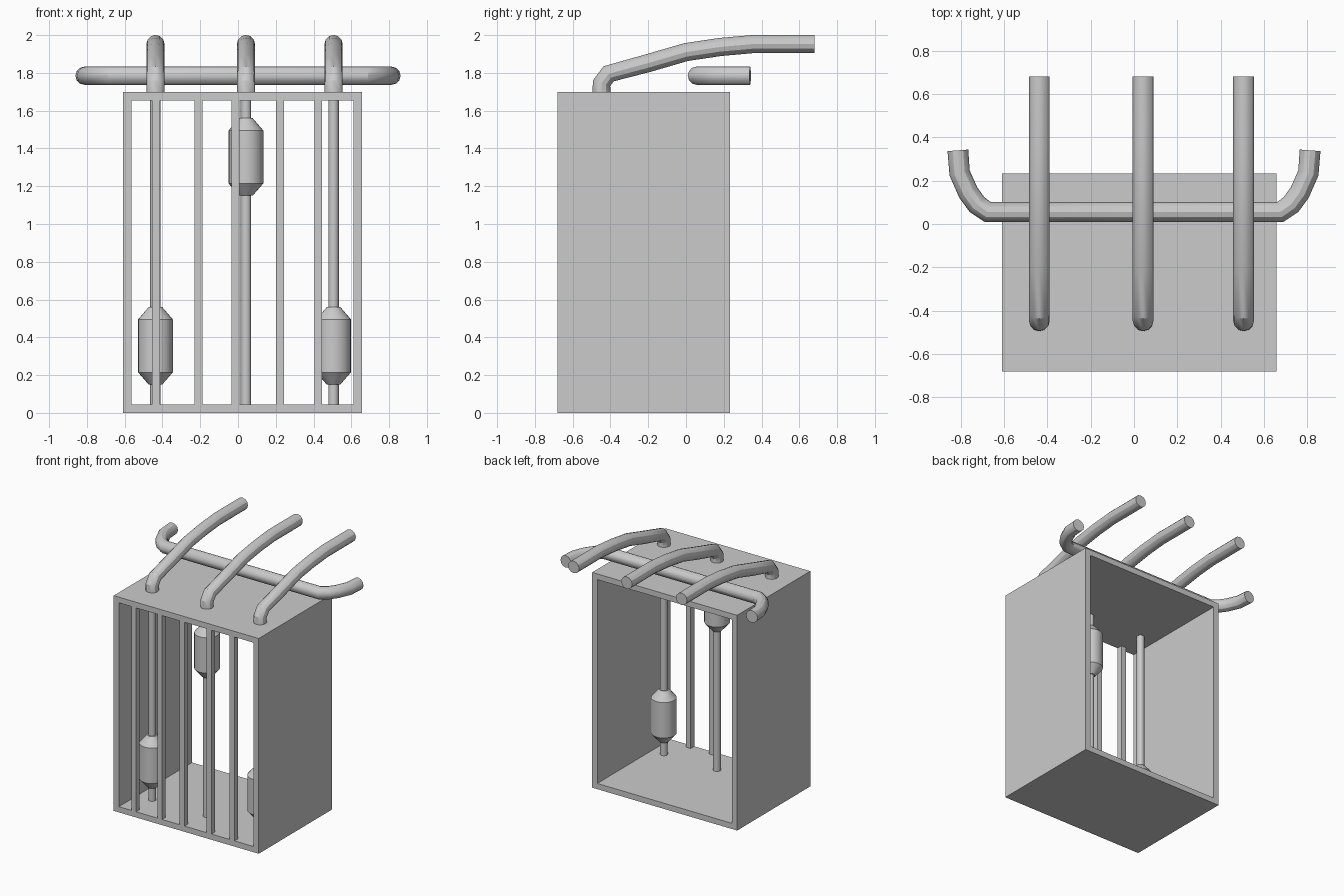
import bpy, bmesh, math
from mathutils import Matrix

cube = bpy.data.objects.get("Cube")
if cube:
    bpy.data.objects.remove(cube, do_unlink=True)

grey = bpy.data.materials.new("plain_grey")
grey.use_nodes = True
grey.diffuse_color = (0.6, 0.6, 0.6, 1)
grey.node_tree.nodes["Principled BSDF"].inputs["Base Color"].default_value = (0.6, 0.6, 0.6, 1)

LEFT, RIGHT, FRONT, BACK, TOP, WALL = -0.61, 0.657, -0.68, 0.233, 1.70, 0.045
ROD_Y = -0.447


def link(name, data):
    obj = bpy.data.objects.new(name, data)
    bpy.context.collection.objects.link(obj)
    data.materials.append(grey)
    bpy.ops.object.select_all(action='DESELECT')
    obj.select_set(True)
    bpy.context.view_layer.objects.active = obj
    return obj


def mesh_object(name, bm):
    bmesh.ops.recalc_face_normals(bm, faces=bm.faces)
    mesh = bpy.data.meshes.new(name)
    bm.to_mesh(mesh)
    bm.free()
    return link(name, mesh)


def box(name, x0, x1, y0, y1, z0, z1):
    bm = bmesh.new()
    bmesh.ops.create_cube(bm, size=1, matrix=Matrix.LocRotScale(
        ((x0 + x1) / 2, (y0 + y1) / 2, (z0 + z1) / 2), None, (x1 - x0, y1 - y0, z1 - z0)))
    return mesh_object(name, bm)


def lathe(name, x, y, profile, sides=24):
    """Capped solid turned about a vertical axis, from (radius, height) pairs."""
    bm = bmesh.new()
    rings = []
    for r, z in profile:
        angles = [2 * math.pi * i / sides for i in range(sides)]
        rings.append([bm.verts.new((x + r * math.cos(a), y + r * math.sin(a), z)) for a in angles])
    for low, high in zip(rings, rings[1:]):
        for i in range(sides):
            j = (i + 1) % sides
            bm.faces.new((low[i], low[j], high[j], high[i]))
    bm.faces.new(rings[0])
    bm.faces.new(rings[-1])
    mesh_object(name, bm)
    bpy.ops.object.shade_smooth_by_angle(angle=math.radians(30))


def tube(name, points, radius):
    """Round capped pipe along a path."""
    curve = bpy.data.curves.new(name, 'CURVE')
    curve.dimensions = '3D'
    curve.bevel_depth = radius
    curve.bevel_resolution = 4
    curve.use_fill_caps = True
    spline = curve.splines.new('POLY')
    spline.points.add(len(points) - 1)
    for point, co in zip(spline.points, points):
        point.co = (*co, 1)
    link(name, curve)
    bpy.ops.object.convert(target='MESH')
    bpy.ops.object.shade_smooth_by_angle(angle=math.radians(30))


# Cabinet shell, a rectangular sleeve with thickness
bm = bmesh.new()
corners = [(LEFT, 0), (RIGHT, 0), (RIGHT, TOP), (LEFT, TOP)]
front_ring = [bm.verts.new((x, FRONT, z)) for x, z in corners]
back_ring = [bm.verts.new((x, BACK, z)) for x, z in corners]
for i in range(4):
    j = (i + 1) % 4
    bm.faces.new((front_ring[i], front_ring[j], back_ring[j], back_ring[i]))
shell = mesh_object("cabinet_shell", bm)
solid = shell.modifiers.new("wall_thickness", 'SOLIDIFY')
solid.thickness = WALL
solid.offset = -1
solid.use_even_offset = True

# Vertical bars across the front
for n, x in enumerate((-0.435, -0.208, -0.013, 0.223, 0.425), 1):
    box(f"front_bar_{n}", x - 0.021, x + 0.021, FRONT, FRONT + WALL, WALL, TOP - WALL)

# Rods, each with a sliding weight and a handle pipe above
sets = (("right", -0.437, 0.15), ("middle", 0.042, 1.15), ("left", 0.506, 0.15))
for side, x, z in sets:
    lathe(f"{side}_rod", x, ROD_Y, [(0.028, WALL), (0.028, TOP - WALL)], 16)
    lathe(f"{side}_weight", x, ROD_Y, [(0.036, z), (0.092, z + 0.065),
                                       (0.092, z + 0.345), (0.036, z + 0.41)])
    path = [(ROD_Y, 1.70), (ROD_Y, 1.745), (-0.41, 1.795), (-0.2, 1.852),
            (0, 1.91), (0.18, 1.937), (0.36, 1.953), (0.68, 1.953)]
    tube(f"{side}_top_pipe", [(x, y, h) for y, h in path], 0.048)

# Cross pipe with both ends swept backward
half = [(0.675, 0.055), (0.725, 0.09), (0.765, 0.145), (0.805, 0.235), (0.813, 0.34)]
path = [(-x, y) for x, y in reversed(half)] + half
tube("cross_pipe", [(x, y, 1.785) for x, y in path], 0.048)
